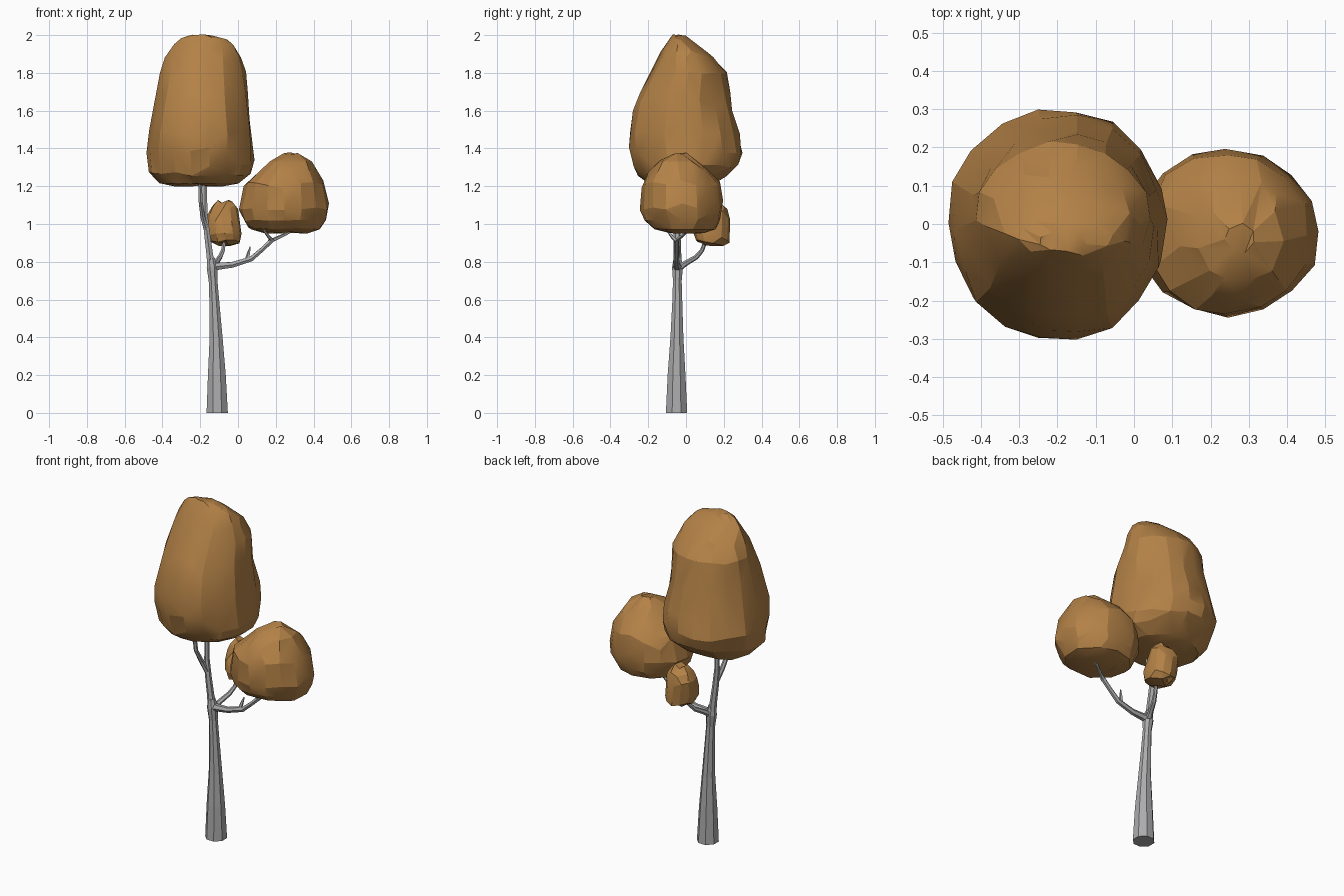
import bpy, bmesh, math, random
from mathutils import Vector

random.seed(7)


def material(name, rgb):
    m = bpy.data.materials.new(name)
    m.diffuse_color = (*rgb, 1)
    return m


BARK = material("grey bark", (0.41, 0.41, 0.42))
LEAF = material("autumn leaf", (0.45, 0.22, 0.062))


def finish(bm, name, mat, decimate=None, angle=None):
    bmesh.ops.recalc_face_normals(bm, faces=bm.faces)
    mesh = bpy.data.meshes.new(name)
    bm.to_mesh(mesh)
    bm.free()
    mesh.materials.append(mat)
    ob = bpy.data.objects.new(name, mesh)
    bpy.context.collection.objects.link(ob)
    bpy.ops.object.select_all(action='DESELECT')
    ob.select_set(True)
    bpy.context.view_layer.objects.active = ob
    if decimate:
        mod = ob.modifiers.new("facets", 'DECIMATE')
        mod.ratio = decimate
        bpy.ops.object.modifier_apply(modifier=mod.name)
    if angle:
        bpy.ops.object.shade_smooth_by_angle(angle=math.radians(angle))
    return ob


def bridge(bm, rings):
    n = len(rings[0])
    for a, b in zip(rings, rings[1:]):
        for i in range(n):
            j = (i + 1) % n
            bm.faces.new((a[i], a[j], b[j], b[i]))


# tapered limb along a path of (x, y, z, radius)
def limb(name, path, sides):
    bm = bmesh.new()
    pts = [Vector(p[:3]) for p in path]
    prev, u, rings = Vector((0, 0, 1)), Vector((1, 0, 0)), []
    for k, p in enumerate(pts):
        t = (pts[min(k + 1, len(pts) - 1)] - pts[max(k - 1, 0)]).normalized()
        if k == 0 and p.z == 0:
            t = Vector((0, 0, 1))
        u = prev.rotation_difference(t) @ u
        v, prev, r = t.cross(u), t, path[k][3]
        rings.append([bm.verts.new(p + r * (u * math.cos(a) + v * math.sin(a)))
                      for a in (math.tau * (i + 0.5) / sides for i in range(sides))])
    bridge(bm, rings)
    bm.faces.new(rings[0])
    bm.faces.new(rings[-1])
    return finish(bm, name, BARK)


# faceted leaf mass lofted through levels of (z, xmin, xmax, ymin, ymax)
def foliage(name, levels, sides, jitter, ratio):
    bm = bmesh.new()
    rings = []
    for z, x0, x1, y0, y1 in levels:
        ring = []
        for i in range(sides):
            a = math.tau * i / sides
            s = 1 + random.uniform(-jitter, jitter)
            ring.append(bm.verts.new((
                (x0 + x1) / 2 + (x1 - x0) / 2 * s * math.cos(a),
                (y0 + y1) / 2 + (y1 - y0) / 2 * s * math.sin(a),
                z + random.uniform(-jitter, jitter) * 0.25)))
        rings.append(ring)
    bridge(bm, rings)
    bm.faces.new(rings[0])
    bm.faces.new(rings[-1])
    bmesh.ops.triangulate(bm, faces=bm.faces)
    return finish(bm, name, LEAF, ratio, 19)


# trunk, main stem and its forward fork
limb("trunk", [(-.11, -.05, 0, .061), (-.112, -.05, .2, .051), (-.116, -.048, .4, .037),
               (-.126, -.046, .6, .028), (-.132, -.046, .7, .025), (-.137, -.045, .77, .031),
               (-.143, -.045, .82, .021)], 8)
limb("main_stem", [(-.138, -.045, .76, .026), (-.15, -.045, .84, .02), (-.164, -.047, .95, .018),
                   (-.174, -.046, 1.05, .015), (-.177, -.04, 1.27, .011)], 6)
limb("front_fork", [(-.168, -.047, .97, .015), (-.187, -.075, 1.04, .014),
                    (-.198, -.115, 1.12, .012), (-.203, -.135, 1.28, .01)], 6)

# right branch with twigs
limb("right_branch", [(-.145, -.045, .77, .026), (-.1, -.047, .777, .021), (-.03, -.05, .784, .017),
                      (.07, -.052, .815, .015), (.13, -.05, .867, .013), (.18, -.05, .915, .014)], 6)
limb("right_twig_long", [(.165, -.05, .905, .012), (.2, -.04, .922, .01), (.25, -.01, .945, .008),
                         (.31, .02, .975, .005)], 5)
limb("right_twig_short", [(.185, -.05, .91, .011), (.165, -.072, .93, .009), (.135, -.1, .97, .006)], 5)
limb("branch_stub", [(.045, -.052, .8, .011), (.055, -.045, .84, .01), (.065, -.035, .88, .003)], 5)

# back branch
limb("back_branch", [(-.135, -.045, .76, .019), (-.12, -.005, .79, .015), (-.095, .055, .825, .013),
                     (-.08, .085, .86, .011), (-.068, .11, .93, .009)], 6)

# leaf masses
foliage("large_foliage", [
    (1.203, -.33, -.08, -.12, .10), (1.215, -.42, .0, -.20, .16), (1.26, -.465, .065, -.255, .225),
    (1.31, -.483, .083, -.28, .275), (1.38, -.488, .087, -.297, .303), (1.48, -.472, .078, -.305, .283),
    (1.6, -.446, .06, -.287, .25), (1.7, -.43, .052, -.245, .235), (1.8, -.414, .042, -.19, .215),
    (1.88, -.385, .015, -.15, .15), (1.94, -.345, -.015, -.115, .08), (1.98, -.3, -.055, -.09, .02),
    (1.998, -.25, -.12, -.07, -.02)], 18, .025, .6)
foliage("medium_foliage", [
    (.955, .14, .39, -.1, .1), (.975, .06, .435, -.18, .155), (1.02, .025, .462, -.22, .185),
    (1.08, .007, .485, -.24, .195), (1.16, .015, .472, -.24, .192), (1.22, .04, .455, -.23, .175),
    (1.28, .11, .42, -.195, .13), (1.33, .165, .39, -.15, .065), (1.372, .235, .32, -.075, .0)],
    16, .025, .6)
foliage("small_foliage", [
    (.892, -.1, .0, .1, .2), (.91, -.145, .015, .055, .228), (.95, -.163, .02, .04, .234),
    (1.0, -.165, .01, .05, .234), (1.05, -.16, .005, .07, .232), (1.09, -.145, -.005, .09, .215),
    (1.118, -.11, -.03, .12, .18)], 12, .04, .6)
